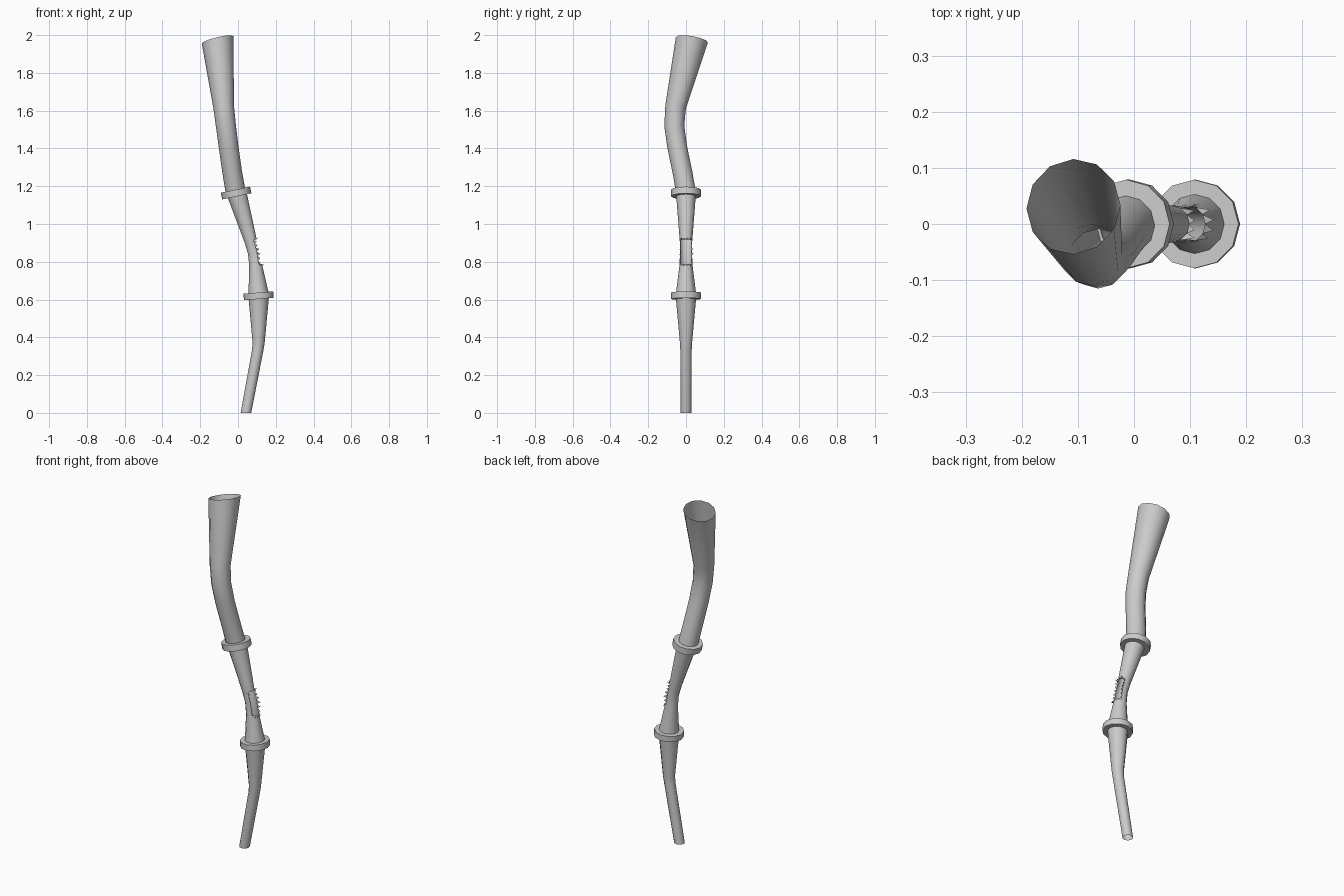
import bpy, bmesh, math, random
from mathutils import Vector

if "Cube" in bpy.data.objects:
    bpy.data.objects.remove(bpy.data.objects["Cube"])

SIDES = 12
random.seed(4)


def section(bm, center, radius, normal):
    """One polygonal cross-section, with its first vertex toward +x."""
    n = Vector(normal).normalized()
    u = (Vector((1, 0, 0)) - n * n.x).normalized()
    v = n.cross(u)
    c = Vector(center)
    angles = [2 * math.pi * i / SIDES for i in range(SIDES)]
    return [bm.verts.new(c + radius * (math.cos(a) * u + math.sin(a) * v)) for a in angles]


def bridge(bm, loops, closed=False):
    """Quads between successive sections; returns faces[row][side]."""
    pairs = list(zip(loops, loops[1:] + loops[:1])) if closed else list(zip(loops, loops[1:]))
    return [[bm.faces.new((a[i], a[(i + 1) % SIDES], b[(i + 1) % SIDES], b[i]))
             for i in range(SIDES)] for a, b in pairs]


def finish(bm, name, smooth=True):
    mesh = bpy.data.meshes.new(name)
    bm.to_mesh(mesh)
    bm.free()
    obj = bpy.data.objects.new(name, mesh)
    bpy.context.collection.objects.link(obj)
    if smooth:
        bpy.ops.object.select_all(action='DESELECT')
        obj.select_set(True)
        bpy.context.view_layer.objects.active = obj
        bpy.ops.object.shade_smooth_by_angle(angle=math.radians(35))
    return obj


def tube(name, stations, first=None, last=None, opening=None):
    """Open pipe through (x, y, z, radius) stations, with optional end normals."""
    bm = bmesh.new()
    pts = [Vector(s[:3]) for s in stations]
    loops = []
    for i, s in enumerate(stations):
        before = (pts[i] - pts[max(i - 1, 0)]).normalized()
        after = (pts[min(i + 1, len(pts) - 1)] - pts[i]).normalized()
        n = before + after
        if i == 0 and first:
            n = first
        if i == len(pts) - 1 and last:
            n = last
        loops.append(section(bm, pts[i], s[3], n))
    faces = bridge(bm, loops)
    edges = []
    if opening:
        cut = [faces[r][c] for r in opening for c in (-2, -1, 0, 1)]
        inner = {f for f in cut}
        edges = [(e.verts[0].co.copy(), e.verts[1].co.copy()) for e in
                 {e for f in cut for e in f.edges}
                 if sum(f in inner for f in e.link_faces) == 1]
        bmesh.ops.delete(bm, geom=cut, context='FACES')
    finish(bm, name)
    return edges


def collar(name, center, normal, height, outer, inner):
    bm = bmesh.new()
    n = Vector(normal).normalized()
    c = Vector(center)
    profile = [(outer, -.5), (outer, .5), (inner, .5), (inner, -.5)]
    bridge(bm, [section(bm, c + n * height * h, r, n) for r, h in profile], closed=True)
    finish(bm, name)


tilt_low, tilt_high = (-.08, 0, 1), (-.21, 0, 1)

# Lower pipe
tube("lower_pipe", [(.042, 0, 0, .028), (.104, 0, .33, .030), (.109, 0, .37, .032),
                    (.11, 0, .62, .055)], (0, 0, 1), tilt_low)

# Middle pipe with a torn opening on its right side
rim = tube("middle_pipe", [(.11, 0, .62, .055), (.093, 0, .785, .034), (.084, 0, .85, .032),
                           (.067, 0, .91, .033), (-.008, 0, 1.165, .053)],
           tilt_low, tilt_high, opening=(1, 2))

# Upper pipe flaring to the open mouth
tube("upper_pipe", [(-.012, 0, 1.165, .053), (-.03, -.018, 1.27, .052),
                    (-.05, -.047, 1.41, .052), (-.064, -.062, 1.52, .053),
                    (-.076, -.055, 1.62, .055), (-.108, .031, 1.975, .086)],
     tilt_high, (-.24, .17, 1))

# Collars covering the joints
collar("lower_collar", (.109, 0, .62), tilt_low, .034, .079, .05)
collar("upper_collar", (-.01, 0, 1.164), tilt_high, .036, .079, .05)

# Bent splinters around the torn opening
bm = bmesh.new()
middle = Vector((.10, 0, .85))
for a, b in rim:
    steps = 3 if (a - b).length > .04 else 1
    for i in range(steps):
        p, q = a.lerp(b, i / steps), a.lerp(b, (i + 1) / steps)
        away = ((p + q) / 2 - middle)
        away.x = 0
        away = away.normalized() * .5 + Vector((.8, 0, 0))
        tip = p.lerp(q, random.uniform(.3, .7)) + away * random.uniform(.012, .024)
        bm.faces.new([bm.verts.new(v) for v in (p, q, tip)])
finish(bm, "opening_splinters", smooth=False)
